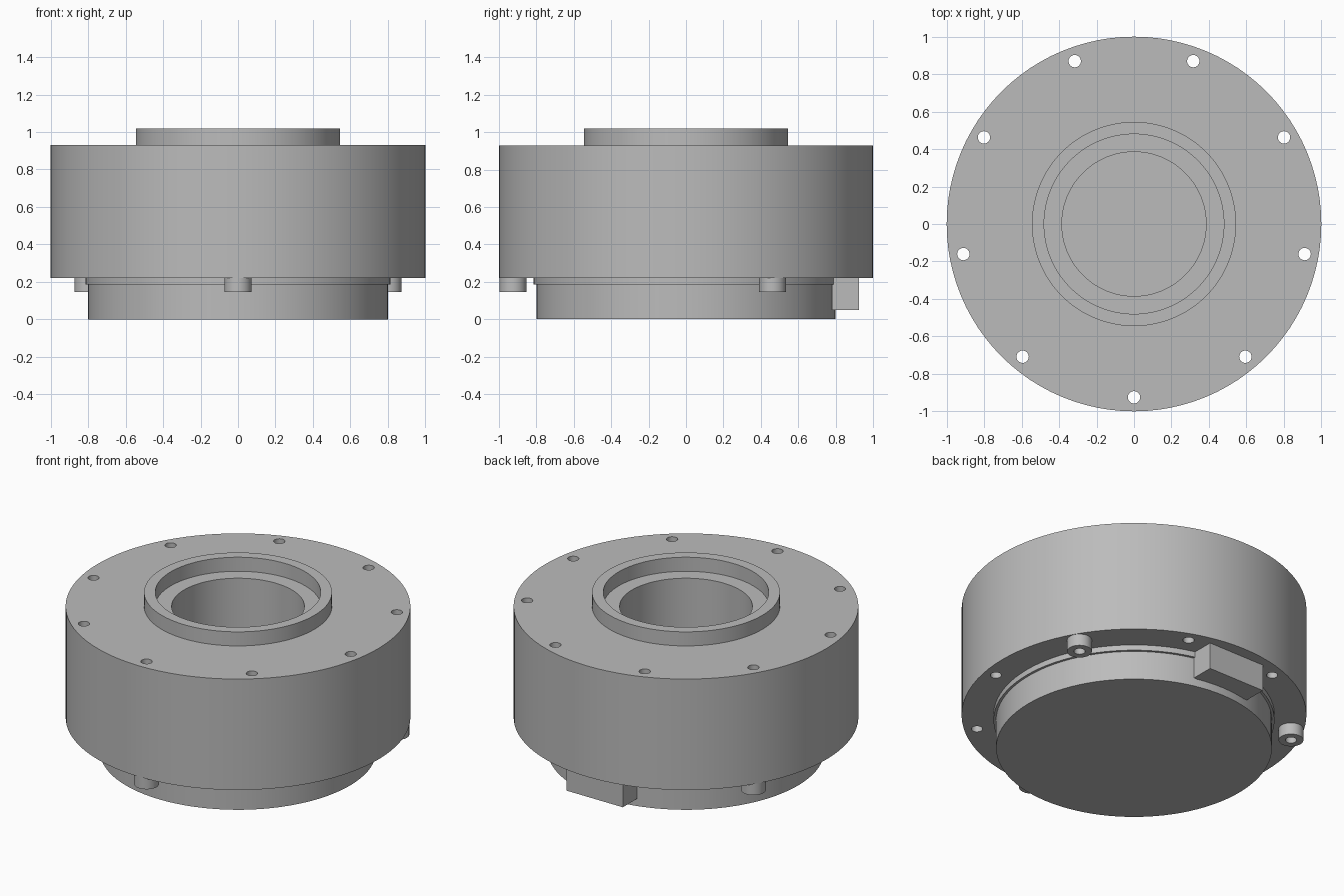
import bpy, bmesh
from math import radians, cos, sin, pi

cube = bpy.data.objects.get("Cube")
if cube:
    bpy.data.objects.remove(cube)

metal = bpy.data.materials.new("plain grey metal")
metal.use_nodes = True
GREY = (0.5, 0.5, 0.5, 1)
metal.diffuse_color = GREY
metal.node_tree.nodes["Principled BSDF"].inputs["Base Color"].default_value = GREY


def add_object(name, bm):
    bmesh.ops.recalc_face_normals(bm, faces=bm.faces)
    mesh = bpy.data.meshes.new(name)
    bm.to_mesh(mesh)
    bm.free()
    mesh.materials.append(metal)
    obj = bpy.data.objects.new(name, mesh)
    bpy.context.collection.objects.link(obj)
    return obj


def lathe(name, profile, sides, at=(0, 0)):
    """Turn an (r, z) profile around a vertical axis; ends are capped, or joined when closed."""
    bm = bmesh.new()
    rings = []
    for r, z in profile:
        angles = [2 * pi * i / sides for i in range(sides)]
        rings.append([bm.verts.new((at[0] + r * cos(a), at[1] + r * sin(a), z)) for a in angles])
    for low, high in zip(rings, rings[1:]):
        for i in range(sides):
            j = (i + 1) % sides
            if low is not high:
                bm.faces.new((low[i], low[j], high[j], high[i]))
    bm.faces.new(rings[0])
    bm.faces.new(rings[-1])
    return add_object(name, bm)


def smooth(obj):
    bpy.ops.object.select_all(action="DESELECT")
    obj.select_set(True)
    bpy.context.view_layer.objects.active = obj
    bpy.ops.object.shade_smooth_by_angle(angle=radians(30))


def drill(obj, cutters):
    """Cut the holes and apply them, so that the rims can be kept sharp."""
    bpy.context.view_layer.objects.active = obj
    for cutter in cutters:
        mod = obj.modifiers.new("hole", "BOOLEAN")
        mod.operation = "DIFFERENCE"
        mod.solver = "EXACT"
        mod.object = cutter
        bpy.ops.object.modifier_apply(modifier=mod.name)


# Housing with raised collar, stepped recess and deep bore
housing = lathe("housing", [(1, 0.22), (1, 0.93), (0.545, 0.93), (0.545, 1.02), (0.48, 1.02),
                            (0.48, 0.93), (0.385, 0.93), (0.385, 0.24)], 96)

# Bottom cover with a narrow lip under the housing
cover = lathe("bottom_cover", [(0.8, 0), (0.8, 0.185), (0.815, 0.185), (0.815, 0.22)], 96)

# Ring of nine bolt holes; every third one has a boss below
BOLT_RADIUS = 0.925
cutters, bosses = [], []
for k in range(9):
    a = radians(-90 + 40 * k)
    spot = (BOLT_RADIUS * cos(a), BOLT_RADIUS * sin(a))
    cutter = lathe("bolt_hole_cutter", [(0.033, 0.1), (0.033, 1)], 24, spot)
    cutter.hide_render = True
    cutters.append(cutter)
    if k % 3 == 0:
        boss = lathe(f"bolt_boss_{k // 3 + 1}", [(0.072, 0.145), (0.072, 0.22)], 32, spot)
        drill(boss, [cutter])
        bosses.append(boss)
drill(housing, cutters)
for cutter in cutters:
    bpy.data.objects.remove(cutter)

# Connector block at the back
bm = bmesh.new()
bmesh.ops.create_cube(bm, size=1)
bmesh.ops.scale(bm, vec=(0.4, 0.145, 0.17), verts=bm.verts)
bmesh.ops.translate(bm, vec=(0, 0.8525, 0.135), verts=bm.verts)
add_object("connector_block", bm)

for obj in [housing, cover] + bosses:
    smooth(obj)
